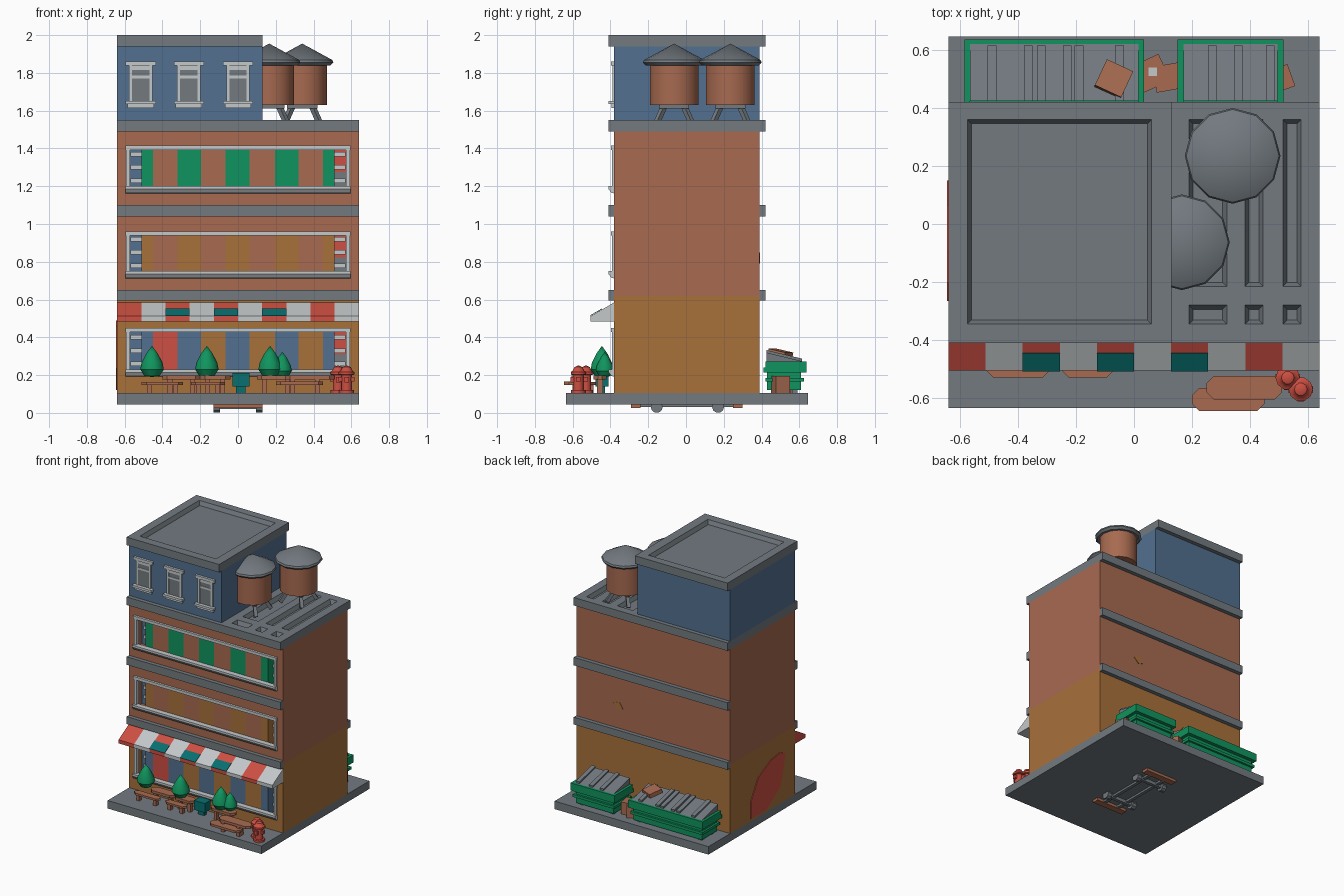
import bpy, bmesh, math
from mathutils import Vector, Matrix

if "Cube" in bpy.data.objects:
    bpy.data.objects.remove(bpy.data.objects["Cube"])


def lin(c):
    c /= 255
    return c / 12.92 if c <= 0.04045 else ((c + 0.055) / 1.055) ** 2.4


MATS = {}
for name, rgb in {"gray": (115, 122, 128), "brick": (167, 106, 80), "ochre": (168, 113, 58),
                  "blue": (82, 112, 143), "green": (16, 148, 94), "red": (205, 79, 66),
                  "light": (196, 200, 202), "teal": (8, 112, 112)}.items():
    m = bpy.data.materials.new(name)
    m.diffuse_color = (*[lin(v) for v in rgb], 1)
    m.use_nodes = True
    m.node_tree.nodes["Principled BSDF"].inputs["Base Color"].default_value = m.diffuse_color
    MATS[name] = m


def finish(name, bm, mats, smooth=False):
    bmesh.ops.recalc_face_normals(bm, faces=bm.faces)
    me = bpy.data.meshes.new(name)
    bm.to_mesh(me)
    bm.free()
    for m in mats:
        me.materials.append(MATS[m])
    ob = bpy.data.objects.new(name, me)
    bpy.context.collection.objects.link(ob)
    if smooth:
        bpy.ops.object.select_all(action='DESELECT')
        ob.select_set(True)
        bpy.context.view_layer.objects.active = ob
        bpy.ops.object.shade_smooth_by_angle(angle=math.radians(38))
    return ob


def boxes(name, items):
    """One object made of boxes: (material, x0, x1, y0, y1, z0, z1)."""
    bm, mats = bmesh.new(), []
    for mat, x0, x1, y0, y1, z0, z1 in items:
        if mat not in mats:
            mats.append(mat)
        M = Matrix.Translation(((x0 + x1) / 2, (y0 + y1) / 2, (z0 + z1) / 2)) @ Matrix.Diagonal(
            (x1 - x0, y1 - y0, z1 - z0, 1))
        vs = bmesh.ops.create_cube(bm, size=1, matrix=M)["verts"]
        for f in {f for v in vs for f in v.link_faces}:
            f.material_index = mats.index(mat)
    return finish(name, bm, mats)


def prism(name, mat, pts, lo, hi, axis):
    """Extrude a 2D outline along an axis (outline uses the other two axes in order)."""
    bm = bmesh.new()

    def put(p, h):
        c = list(p)
        c.insert(axis, h)
        return bm.verts.new(c)
    a, b = [put(p, lo) for p in pts], [put(p, hi) for p in pts]
    bm.faces.new(a)
    bm.faces.new(b)
    for i in range(len(pts)):
        j = (i + 1) % len(pts)
        bm.faces.new((a[i], a[j], b[j], b[i]))
    return finish(name, bm, [mat])


def lathe(name, mat, profile, x, y, n):
    """Turn (radius, z) points around a vertical axis."""
    bm, rings = bmesh.new(), []
    for r, z in profile:
        rings.append([bm.verts.new((x + r * math.cos(2 * math.pi * i / n),
                                    y + r * math.sin(2 * math.pi * i / n), z)) for i in range(n)])
    for a, b in zip(rings, rings[1:]):
        for i in range(n):
            bm.faces.new((a[i], a[(i + 1) % n], b[(i + 1) % n], b[i]))
    bm.faces.new(rings[0])
    bm.faces.new(rings[-1])
    bmesh.ops.remove_doubles(bm, verts=bm.verts, dist=1e-5)
    return finish(name, bm, [mat], True)


def bar(name, mat, p, q, w):
    p, q = Vector(p), Vector(q)
    bm = bmesh.new()
    M = Matrix.Translation((p + q) / 2) @ (q - p).to_track_quat('Z', 'Y').to_matrix().to_4x4()
    bmesh.ops.create_cube(bm, size=1, matrix=M @ Matrix.Diagonal((w, w, (q - p).length, 1)))
    return finish(name, bm, [mat])


def roof(name, x0, x1, y0, y1, z0, z1, xh, yh, depth=0.03, s=0.014):
    """Slab with a grid of sunken panels at the xh by yh ranges."""
    bm = bmesh.new()

    def quad(*cs):
        bm.faces.new([bm.verts.new(c) for c in cs])
    xs = sorted([x0, x1] + [v for h in xh for v in h])
    ys = sorted([y0, y1] + [v for h in yh for v in h])
    for a, b in zip(xs, xs[1:]):
        for c, d in zip(ys, ys[1:]):
            top = [(a, c, z1), (b, c, z1), (b, d, z1), (a, d, z1)]
            if (a, b) in xh and (c, d) in yh:
                z = z1 - depth
                low = [(a + s, c + s, z), (b - s, c + s, z), (b - s, d - s, z), (a + s, d - s, z)]
                quad(*low)
                for i in range(4):
                    j = (i + 1) % 4
                    quad(top[i], top[j], low[j], low[i])
            else:
                quad(*top)
            quad(*[(p[0], p[1], z0) for p in top])
            for i in range(4):
                p, q = top[i], top[(i + 1) % 4]
                if (p[0] == q[0] and p[0] in (x0, x1)) or (p[1] == q[1] and p[1] in (y0, y1)):
                    quad(p, q, (q[0], q[1], z0), (p[0], p[1], z0))
    bmesh.ops.remove_doubles(bm, verts=bm.verts, dist=1e-5)
    return finish(name, bm, ["gray"])


# Pavement slab and rolling stand beneath it
boxes("pavement", [("gray", -.64, .64, -.635, .647, .045, .105)])
boxes("stand_ends", [("brick", -.13, .13, y, y + .05, .025, .046) for y in (-.29, .25)])
boxes("stand_rails", [("gray", x - .012, x + .012, -.25, .26, .03, .046) for x in (-.06, .06)])
for y in (-.155, .17):
    boxes("axle", [("gray", -.1, .1, y - .012, y + .012, .02, .046)])
    for x in (-.13, .095):
        prism("wheel", "gray", [(y + .032 * math.cos(k * math.pi / 5), .032 + .032 * math.sin(k * math.pi / 5))
                                for k in range(10)], x, x + .035, 0)

# Storeys with a long recessed window band
EDGES = [-.51, -.45, -.32, -.195, -.065, .06, .195, .32, .45, .51]
STOREYS = [("ochre", .105, .62, .20, .44, "blue red blue ochre blue ochre blue ochre blue"),
           ("brick", .62, 1.07, .72, .95, "ochre brick " * 4 + "ochre"),
           ("brick", 1.07, 1.49, 1.17, 1.405, "green brick " * 4 + "green")]
for wall, z0, z1, w0, w1, cols in STOREYS:
    F, B = -.38, -.28
    boxes("storey_walls", [(wall, -.64, .64, B, .39, z0, z1),
                           (wall, -.64, -.59, F, B, z0, z1), (wall, .59, .64, F, B, z0, z1),
                           (wall, -.59, .59, F, B, z0, w0), (wall, -.59, .59, F, B, w1, z1)])
    boxes("window_panels", [(c, a, b, -.37, B, w0, w1) for c, a, b in zip(cols.split(), EDGES, EDGES[1:])])
    m = w0 + .45 * (w1 - w0)
    boxes("side_panes", [("blue", -.59, -.51, -.3, B, w0, w1), ("red", .51, .59, -.3, B, m, w1),
                         ("gray", .51, .59, -.3, B, w0, m)])
    boxes("side_pane_bars", [("light", x, x + .06, -.31, -.30, z - .012, z + .012)
                             for x in (-.57, .51) for z in (w0 + .06, w0 + .13, w0 + .2)])
    boxes("window_frame", [("light", -.595, .595, -.397, F, w1 - .012, w1 + .01),
                           ("light", -.592, -.572, -.392, -.36, w0, w1),
                           ("light", .572, .592, -.392, -.36, w0, w1)])
    prism("window_sill", "light", [(-.37, w0 - .01), (-.395, w0 - .005), (-.41, w0 + .015), (-.41, w0 + .03),
                                   (-.37, w0 + .03)], -.595, .595, 0)

# Ledges on front and back
for z0, z1 in ((.595, .65), (1.04, 1.10)):
    boxes("ledge", [("gray", -.64, .64, -.41, -.38, z0, z1), ("gray", -.64, .64, .39, .42, z0, z1)])

# Roofs and upper block
roof("main_roof", -.64, .64, -.41, .42, 1.49, 1.55,
     [(.19, .32), (.383, .445), (.514, .576)], [(-.345, -.28), (-.215, .36)])
boxes("upper_block", [("blue", -.64, .13, -.38, .39, 1.55, 1.94)])
roof("upper_roof", -.64, .13, -.41, .42, 1.94, 2.0, [(-.575, .06)], [(-.345, .36)])
for x in (-.515, -.26, 0):
    boxes("upper_window", [("gray", x - .05, x + .05, -.385, -.38, 1.65, 1.84),
                           ("light", x - .08, x + .08, -.397, -.38, 1.838, 1.86),
                           ("light", x - .062, x - .046, -.39, -.38, 1.65, 1.84),
                           ("light", x + .046, x + .062, -.39, -.38, 1.65, 1.84),
                           ("light", x - .046, x + .046, -.388, -.38, 1.77, 1.785),
                           ("light", x - .046, x + .046, -.388, -.38, 1.815, 1.838),
                           ("light", x - .08, x + .08, -.41, -.38, 1.635, 1.652),
                           ("light", x - .07, x + .07, -.395, -.38, 1.615, 1.635)])

# Water tanks
for x, y in ((.34, .235), (.165, -.063)):
    lathe("tank", "brick", [(.132, 1.63), (.132, 1.85)], x, y, 14)
    lathe("tank_cap", "gray", [(.15, 1.84), (.165, 1.855), (.16, 1.868), (0, 1.955)], x, y, 12)
    boxes("tank_support", [("gray", x - .08, x + .08, y - .08, y + .08, 1.612, 1.632)])
    for sx in (-1, 1):
        for sy in (-1, 1):
            bar("tank_leg", "gray", (x + sx * .09, y + sy * .09, 1.54), (x + sx * .05, y + sy * .05, 1.63), .025)

# Striped awning
for i in range(10):
    x0 = -.64 + .128 * i
    c = "light" if i % 2 else "red"
    prism("awning_stripe", c, [(-.38, .585), (-.505, .512), (-.505, .485), (-.38, .485)], x0, x0 + .128, 0)
    if i in (2, 4, 6):
        prism("awning_patch", "teal", [(-.445, .549), (-.507, .513), (-.507, .505), (-.445, .54), ][:2]
              + [(-.508, .516), (-.446, .552)], x0, x0 + .128, 0)

# Trees in planters
for x, y, s in ((-.455, -.445, 1), (-.165, -.445, 1), (.17, -.445, 1), (.235, -.43, .8)):
    lathe("tree", "green", [(0, .19), (.04 * s, .195), (.062 * s, .195 + .035 * s), (.056 * s, .195 + .07 * s),
                            (.03 * s, .195 + .12 * s), (0, .195 + .16 * s)], x, y, 10)


# Tables and benches
def slab(name, x0, x1, y0, y1, z0, z1, c=.025):
    prism(name, "brick", [(x0 + c, y0), (x1 - c, y0), (x1, y0 + c), (x1, y1 - c), (x1 - c, y1),
                          (x0 + c, y1), (x0, y1 - c), (x0, y0 + c)], z0, z1, 2)


for x0, x1 in ((-.4, -.2), (-.2, -.04), (.1, .3)):
    slab("table_top", x0, x1, -.49, -.42, .178, .197)
    boxes("table_legs", [("brick", x - .012, x + .012, -.47, -.44, .105, .178) for x in (x0 + .04, x1 - .04)])
for x0, x1 in ((-.51, -.29), (-.25, -.07)):
    slab("bench", x0, x1, -.53, -.48, .148, .163)
    boxes("bench_legs", [("brick", x - .012, x + .012, -.52, -.49, .105, .15) for x in (x0 + .04, x1 - .04)])
slab("front_table", .25, .51, -.605, -.525, .178, .197)
slab("front_bench", .20, .45, -.645, -.565, .148, .165)
boxes("front_table_legs", [("brick", x - .012, x + .012, -.6, -.55, .105, .18) for x in (.29, .42)])
boxes("teal_stool", [("teal", -.03, .06, -.48, -.41, .14, .21), ("teal", -.01, .04, -.46, -.43, .105, .14)])

# Hydrants
for x, y in ((.53, -.53), (.575, -.57)):
    lathe("hydrant", "red", [(.04, .105), (.04, .12), (.028, .122), (.028, .2), (.042, .203), (.042, .217),
                             (.032, .222), (.022, .242), (0, .252)], x, y, 10)
    boxes("hydrant_nozzles", [("red", x - .042, x + .042, y - .012, y + .012, .165, .19),
                              ("red", x - .012, x + .012, y - .042, y, .16, .19)])

# Dumpsters behind the building
for x0, x1, ribs in ((-.585, .035, (-.49, -.365, -.32, -.23, -.19, -.05)), (.15, .515, (.27, .36, .47))):
    boxes("dumpster", [("green", x0 + .025, x1 - .025, .43, .61, .12, .215),
                       ("green", x0 + .01, x1 - .01, .42, .625, .165, .185),
                       ("green", x0, x1, .41, .637, .215, .24),
                       ("green", x0, x0 + .02, .42, .637, .24, .272), ("green", x1 - .02, x1, .42, .637, .24, .272),
                       ("green", x0, x1, .62, .637, .24, .272)])
    boxes("dumpster_feet", [("gray", x, x + .03, y, y + .03, .105, .12)
                            for x in (x0 + .04, x1 - .07) for y in (.45, .56)])
    prism("dumpster_lid", "gray", [(.425, .235), (.425, .32), (.62, .272), (.62, .235)], x0 + .02, x1 - .02, 0)
    for x in ribs:
        prism("lid_rib", "gray", [(.425, .31), (.425, .333), (.615, .287), (.615, .265)], x - .015, x + .015, 0)

# Loose cardboard boxes
for x, y, z, d, h, a in ((-.07, .5, .315, .10, .03, -25), (.06, .52, .15, .10, .09, 25), (.115, .505, .15, .09, .09, 10),
                         (.505, .5, .15, .08, .09, 20)):
    ob = boxes("carton", [("brick", -d / 2, d / 2, -d / 2, d / 2, -h / 2, h / 2)])
    ob.location = (x, y, z)
    ob.rotation_euler = (math.radians(-12 if z > .2 else 0), 0, math.radians(a))
boxes("paper_scrap", [("light", .05, .08, .51, .54, .195, .2)])

# Painted patches on left and back walls
prism("wall_mural", "red", [(-.265, .46), (-.205, .235), (-.03, .12), (.15, .125), (.15, .25), (.06, .4),
                            (-.09, .475), (-.2, .49)], -.645, -.639, 0)
prism("back_patch", "ochre", [(.25, .80), (.29, .79), (.33, .83), (.28, .85)], .389, .393, 1)
